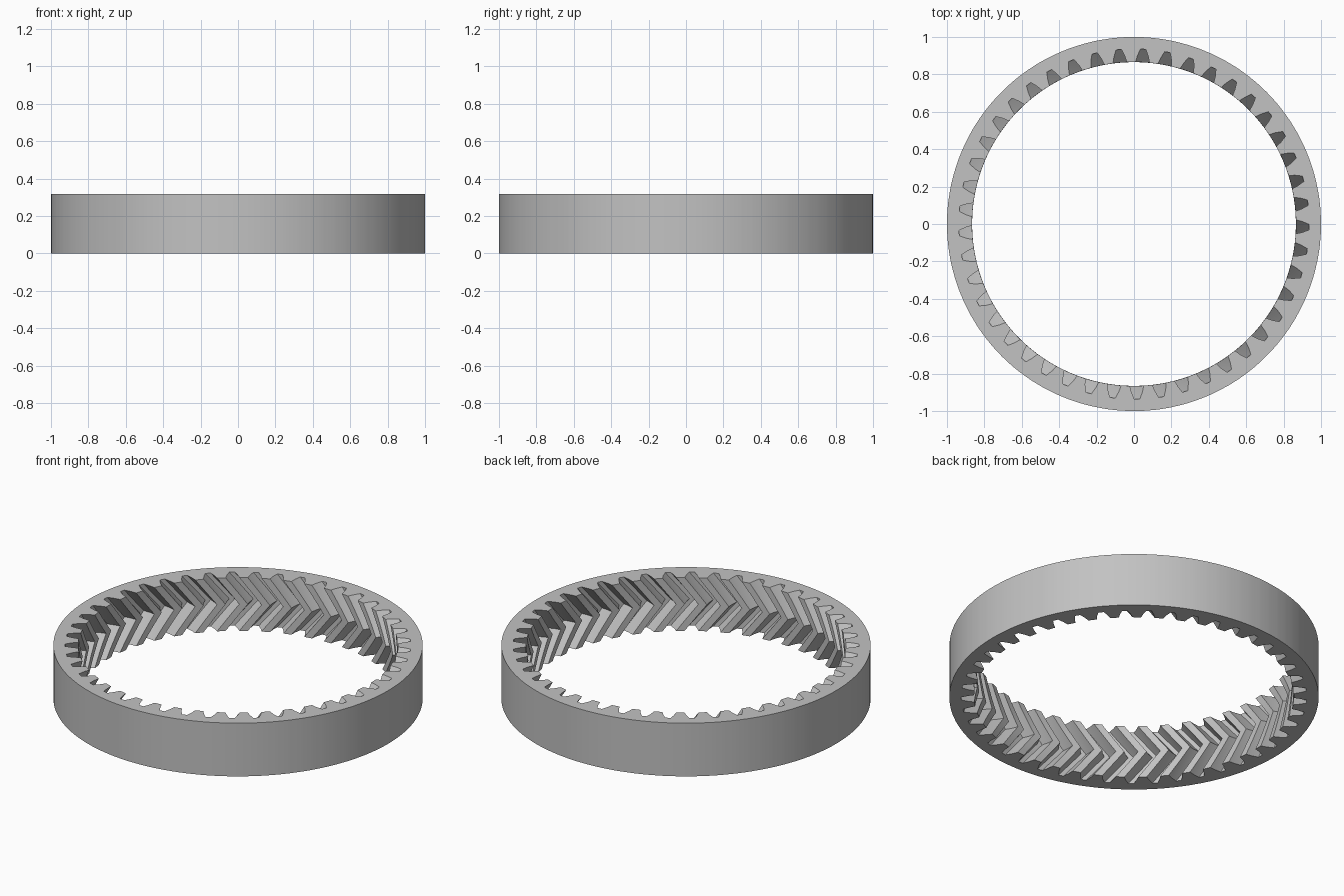
import bpy
import bmesh
from math import sin, cos, radians

cube = bpy.data.objects.get("Cube")
if cube:
    bpy.data.objects.remove(cube, do_unlink=True)

TEETH = 45
PITCH = 360 / TEETH
HEIGHT = 0.318
PHASE = -1.0        # groove angle at the top and bottom rims
TWIST = -8.0        # extra turn at mid height, giving the herringbone
STEPS = 5           # slices in each half of the height

# One groove: (angle from its centre in degrees, radius)
half_groove = [(-2.47, 0.866), (-1.85, 0.9), (-0.9, 0.936)]
groove = half_groove + [(-a, r) for a, r in reversed(half_groove)]
profile = [(t * PITCH + a, r) for t in range(TEETH) for a, r in groove]
count = len(profile)

grey = bpy.data.materials.new("plain_grey")
grey.use_nodes = True
colour = (0.54, 0.54, 0.54, 1)
grey.diffuse_color = colour
grey.node_tree.nodes["Principled BSDF"].inputs["Base Color"].default_value = colour

bm = bmesh.new()


def ring(points, z, turn):
    """Closed loop of vertices from polar points."""
    return [bm.verts.new((r * cos(radians(a + turn)), r * sin(radians(a + turn)), z))
            for a, r in points]


def bridge(low, high):
    """Quads between two loops of equal length."""
    for i in range(count):
        j = (i + 1) % count
        bm.faces.new((low[i], low[j], high[j], high[i]))


# Toothed inner wall, twisted one way then back
layers = []
for k in range(2 * STEPS + 1):
    share = 1 - abs(k - STEPS) / STEPS
    layers.append(ring(profile, HEIGHT * k / (2 * STEPS), PHASE + TWIST * share))
for low, high in zip(layers, layers[1:]):
    bridge(high, low)

# Plain outer wall and the two flat rims
rim = [(a, 1.0) for a, r in profile]
outer_low = ring(rim, 0, PHASE)
outer_high = ring(rim, HEIGHT, PHASE)
bridge(outer_low, outer_high)
bridge(outer_high, layers[-1])
bridge(layers[0], outer_low)
bmesh.ops.recalc_face_normals(bm, faces=bm.faces[:])

mesh = bpy.data.meshes.new("herringbone_ring_gear")
bm.to_mesh(mesh)
bm.free()
mesh.materials.append(grey)
gear = bpy.data.objects.new("herringbone_ring_gear", mesh)
bpy.context.collection.objects.link(gear)

# Smooth the walls, keep the tooth edges crisp
bpy.ops.object.select_all(action='DESELECT')
gear.select_set(True)
bpy.context.view_layer.objects.active = gear
bpy.ops.object.shade_smooth_by_angle(angle=radians(25))
